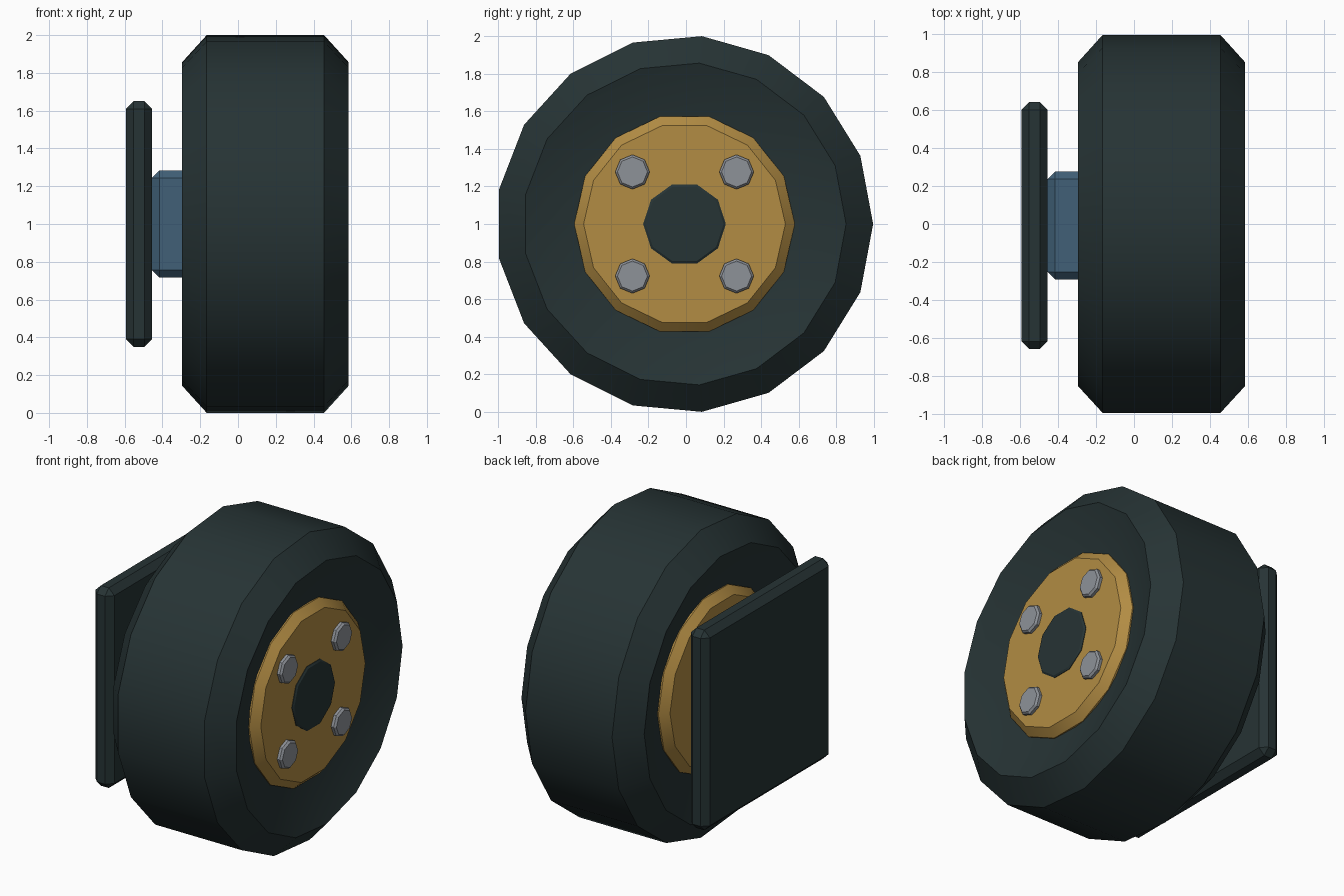
import bpy, bmesh, math

if "Cube" in bpy.data.objects:
    bpy.data.objects.remove(bpy.data.objects["Cube"])

CY, CZ = -0.008, 1.0      # axle line
MID = 0.145               # middle of the wheel along x


def material(name, rgb):
    m = bpy.data.materials.new(name)
    m.diffuse_color = (*rgb, 1.0)
    m.use_nodes = True
    m.node_tree.nodes["Principled BSDF"].inputs["Base Color"].default_value = m.diffuse_color
    return m


RUBBER = material("dark_rubber", (0.0195, 0.0335, 0.035))
GOLD = material("gold_paint", (0.445, 0.262, 0.057))
STEEL = material("blue_steel", (0.052, 0.117, 0.186))
BOLT = material("grey_metal", (0.27, 0.287, 0.315))


def finish(name, bm, mat, smooth=True):
    bmesh.ops.recalc_face_normals(bm, faces=bm.faces)
    me = bpy.data.meshes.new(name)
    bm.to_mesh(me)
    bm.free()
    me.materials.append(mat)
    ob = bpy.data.objects.new(name, me)
    bpy.context.collection.objects.link(ob)
    if smooth:
        bpy.ops.object.select_all(action='DESELECT')
        ob.select_set(True)
        bpy.context.view_layer.objects.active = ob
        bpy.ops.object.shade_smooth_by_angle(angle=math.radians(30))
    return ob


def lathe(name, profile, sides, mat, y=CY, z=CZ, smooth=True):
    """Turn an (x, radius) profile around an axis parallel to x, with capped ends."""
    bm = bmesh.new()
    rings = []
    for x, r in profile:
        rings.append([bm.verts.new((x, y + r * math.cos(k * math.tau / sides),
                                    z + r * math.sin(k * math.tau / sides)))
                      for k in range(sides)])
    for a, b in zip(rings, rings[1:]):
        for k in range(sides):
            j = (k + 1) % sides
            bm.faces.new((a[k], a[j], b[j], b[k]))
    bm.faces.new(rings[0])
    bm.faces.new(rings[-1])
    return finish(name, bm, mat, smooth)


def two_sided(half):
    """Mirror a half profile of (distance from wheel middle, radius)."""
    return ([(MID - d, r) for d, r in half]
            + [(MID + d, r) for d, r in reversed(half)])


def bevel_box(name, x0, x1, half, bevel, mat):
    bm = bmesh.new()
    bmesh.ops.create_cube(bm, size=1)
    for v in bm.verts:
        v.co = ((x0 + x1) / 2 + v.co.x * (x1 - x0),
                CY + v.co.y * 2 * half, CZ + v.co.z * 2 * half)
    bmesh.ops.bevel(bm, geom=bm.edges[:], offset=bevel, segments=1, affect='EDGES')
    return finish(name, bm, mat, smooth=False)


# tyre with chamfered shoulders and dished sidewalls
lathe("tyre", two_sided([(0.335, 0.56), (0.441, 0.86), (0.311, 1.004)]), 17, RUBBER)

# hub with a chamfered rim, showing on both sides
lathe("hub", two_sided([(0.40, 0.537), (0.352, 0.587), (0.30, 0.587)]), 14, GOLD)

# centre cap
lathe("centre_cap", [(0.40, 0.22), (0.548, 0.22), (0.556, 0.208)], 10, RUBBER)

# four wheel bolts
for i, (sy, sz) in enumerate([(1, 1), (-1, 1), (-1, -1), (1, -1)]):
    lathe(f"wheel_bolt_{i + 1}", [(0.50, 0.092), (0.563, 0.092), (0.575, 0.08)], 8,
          BOLT, CY + sy * 0.277, CZ + sz * 0.277)

# axle block and mounting plate
bevel_box("axle_block", -0.456, -0.16, 0.284, 0.04, STEEL)
bevel_box("mounting_plate", -0.593, -0.456, 0.65, 0.04, RUBBER)
